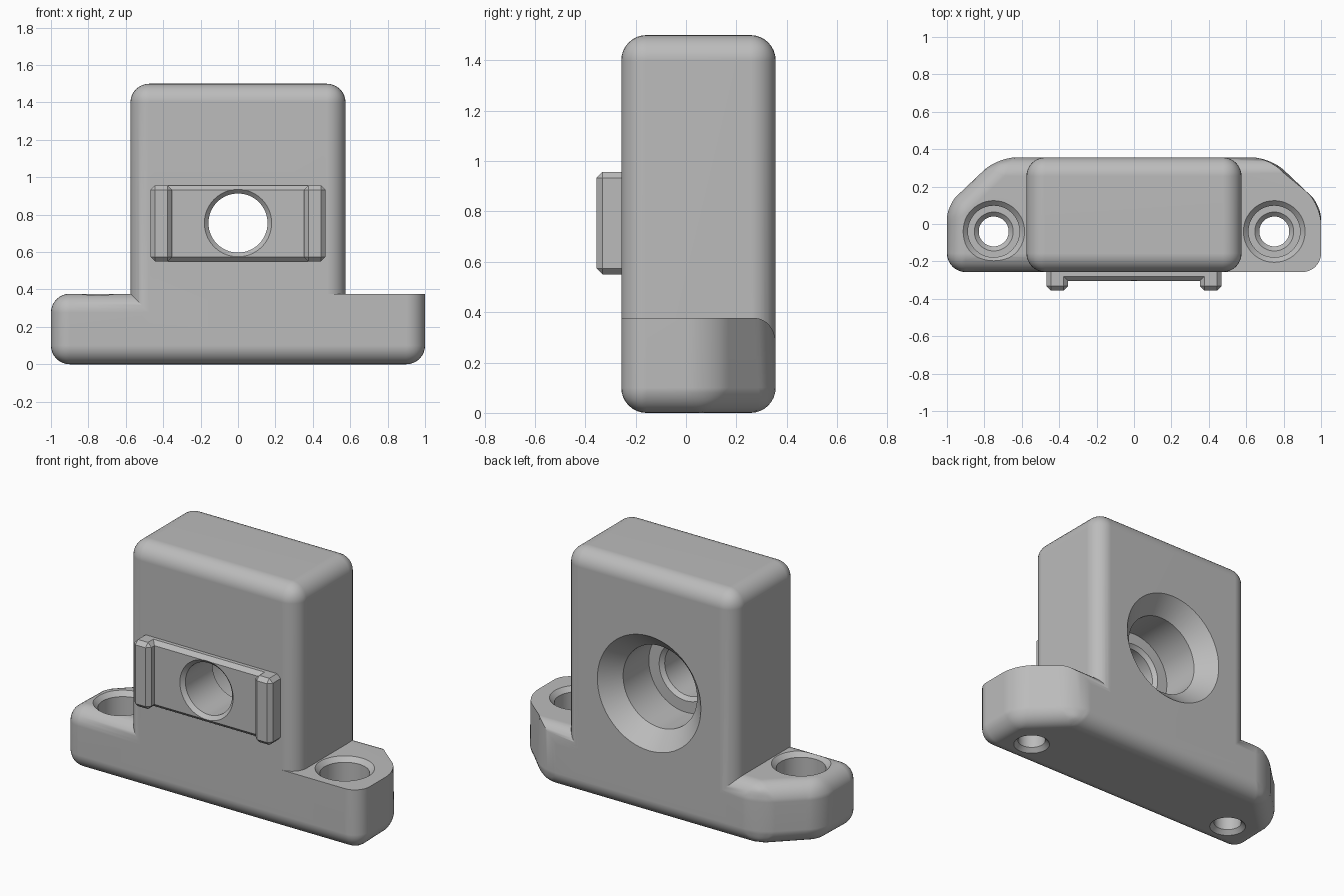
import bpy, bmesh, math
from mathutils import Matrix

cube = bpy.data.objects.get("Cube")
if cube:
    bpy.data.objects.remove(cube)

FRONT, BACK, BASE_TOP, TOP = -0.257, 0.356, 0.377, 1.5
ROUND = 0.1
BORE_Z = 0.755

grey = bpy.data.materials.new("light grey")
grey.use_nodes = True
colour = (0.5, 0.5, 0.5, 1)
grey.diffuse_color = colour
grey.node_tree.nodes["Principled BSDF"].inputs["Base Color"].default_value = colour


def finish(bm, name):
    bmesh.ops.recalc_face_normals(bm, faces=bm.faces)
    mesh = bpy.data.meshes.new(name)
    bm.to_mesh(mesh)
    bm.free()
    mesh.materials.append(grey)
    obj = bpy.data.objects.new(name, mesh)
    bpy.context.collection.objects.link(obj)
    return obj


def prism(name, outline, z0, z1, choose, size, segments):
    """Extrude a plan outline upward and bevel the edges the rule chooses."""
    bm = bmesh.new()
    face = bm.faces.new([bm.verts.new((x, y, z0)) for x, y in outline])
    up = bmesh.ops.extrude_face_region(bm, geom=[face])["geom"]
    for v in up:
        if isinstance(v, bmesh.types.BMVert):
            v.co.z = z1
    bmesh.ops.recalc_face_normals(bm, faces=bm.faces)
    edges = [e for e in bm.edges if choose(e.verts[0].co, e.verts[1].co)]
    bmesh.ops.bevel(bm, geom=edges, offset=size, segments=segments,
                    profile=0.5, affect='EDGES', clamp_overlap=True)
    return finish(bm, name)


def box(name, x0, x1, y0, y1, z0, z1, choose, size, segments):
    outline = [(x0, y0), (x1, y0), (x1, y1), (x0, y1)]
    return prism(name, outline, z0, z1, choose, size, segments)


def lathe(name, profile, matrix, sides=64):
    """Closed turned solid from (radius, height) rings."""
    bm = bmesh.new()
    rings = []
    for r, h in profile:
        rings.append([bm.verts.new((r * math.cos(a), r * math.sin(a), h))
                      for a in (math.tau * i / sides for i in range(sides))])
    for a, b in zip(rings, rings[1:]):
        for i in range(sides):
            j = (i + 1) % sides
            bm.faces.new((a[i], a[j], b[j], b[i]))
    bm.faces.new(rings[0])
    bm.faces.new(rings[-1])
    bm.transform(matrix)
    return finish(bm, name)


def combine(target, other, operation):
    mod = target.modifiers.new(operation.lower(), 'BOOLEAN')
    mod.operation, mod.solver, mod.object = operation, 'EXACT', other
    bpy.context.view_layer.objects.active = target
    bpy.ops.object.modifier_apply(modifier=mod.name)
    bpy.data.objects.remove(other)


# Base flange halves: one has a rounded top rim, the other is only rounded at the back
def base_half(name, side, round_rim):
    def choose(a, b):
        if abs(a.x) + abs(b.x) < 0.01:
            return False
        if a.z != b.z or a.z == 0:
            return True
        return round_rim or min(a.y, b.y) > BACK - 0.01
    outline = [(0, FRONT), (side, FRONT), (side, 0.1), (0.73 * side, BACK), (0, BACK)]
    return prism(name, outline, 0, BASE_TOP, choose, ROUND, 8)


bracket = base_half("bracket", -1, True)
combine(bracket, base_half("base_left", 1, False), 'UNION')

# Upright block with rounded corners and top
combine(bracket, box("upright", -0.575, 0.575, FRONT, BACK, 0.15, TOP,
                     lambda a, b: max(a.z, b.z) > TOP - 0.01, ROUND, 8), 'UNION')

# Front key: thin plate with a raised rail at each end
key_low, key_high, key_chamfer = 0.55, 0.957, 0.024
combine(bracket, box("key_plate", -0.41, 0.41, -0.304, -0.2, key_low, key_high,
                     lambda a, b: max(a.y, b.y) < -0.3 and abs(a.x - b.x) > 0.1,
                     key_chamfer, 1), 'UNION')
for side in (-1, 1):
    x0, x1 = sorted((0.352 * side, 0.468 * side))
    combine(bracket, box("key_rail", x0, x1, -0.356, -0.2, key_low, key_high,
                         lambda a, b: min(a.y, b.y) < -0.35 and
                         (a.y == b.y or a.z == b.z), key_chamfer, 1), 'UNION')

# Main bore: through hole, counterbore and wide countersink at the back
along_y = Matrix.Translation((0, 0, BORE_Z)) @ Matrix.Rotation(-math.pi / 2, 4, 'X')
bore = [(0.2, -0.324), (0.158, -0.282), (0.158, -0.02), (0.18, 0.002), (0.25, 0.002),
        (0.25, 0.25), (0.35, BACK), (0.36, BACK + 0.01)]
combine(bracket, lathe("main_bore", bore, along_y), 'DIFFERENCE')

# Bolt holes: counterbored above and chamfered at both ends
bolt = [(0.125, -0.02), (0.08, 0.025), (0.08, 0.13), (0.104, 0.154), (0.138, 0.154),
        (0.138, 0.35), (0.165, BASE_TOP), (0.165, 0.5)]
for x in (-0.75, 0.75):
    spot = Matrix.Translation((x, -0.04, 0))
    combine(bracket, lathe("bolt_hole", bolt, spot, 48), 'DIFFERENCE')

# Smooth curved surfaces, crisp flat faces
bpy.ops.object.select_all(action='DESELECT')
bracket.select_set(True)
bpy.context.view_layer.objects.active = bracket
bpy.ops.object.shade_smooth_by_angle(angle=math.radians(30))
weighted = bracket.modifiers.new("even shading", 'WEIGHTED_NORMAL')
weighted.keep_sharp = True
